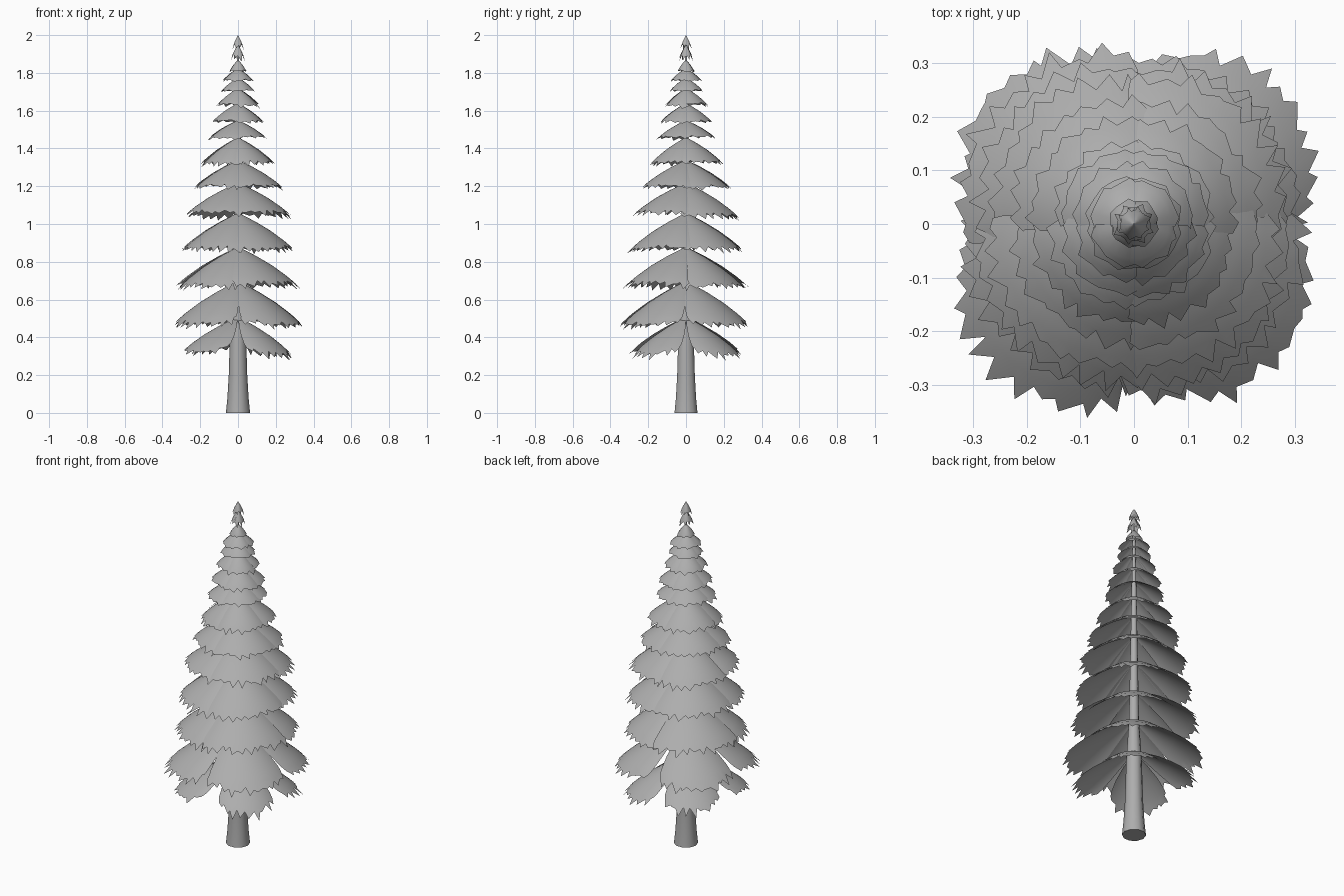
import bpy, bmesh, math, random

random.seed(11)
cube = bpy.data.objects.get("Cube")
if cube:
    bpy.data.objects.remove(cube, do_unlink=True)

GREY = (0.42, 0.42, 0.42, 1)
mat = bpy.data.materials.new("plain grey")
mat.use_nodes = True
mat.diffuse_color = GREY
mat.node_tree.nodes["Principled BSDF"].inputs["Base Color"].default_value = GREY


def finish(bm, name):
    """Turn a bmesh into a smooth-shaded object."""
    mesh = bpy.data.meshes.new(name)
    bm.to_mesh(mesh)
    bm.free()
    mesh.materials.append(mat)
    obj = bpy.data.objects.new(name, mesh)
    bpy.context.collection.objects.link(obj)
    bpy.ops.object.select_all(action='DESELECT')
    obj.select_set(True)
    bpy.context.view_layer.objects.active = obj
    bpy.ops.object.shade_smooth_by_angle(angle=math.radians(40))
    return obj


def add_bough(bm, angle, half_span, radius, top, rim, teeth, lobe, taper, notch):
    """Drooping fan of needles, arched across, with a ragged outer edge."""
    cols = teeth * 2
    rows = (0.03, 0.3, 0.55, 0.78, 0.9, 1.0)
    reach = radius * random.uniform(0.96, 1.02)
    drop = (top - rim) * random.uniform(0.92, 1.06)
    sag = 0.12 * drop
    grid = []
    for r, t in enumerate(rows):
        line = []
        for c in range(cols + 1):
            u = 2 * c / cols - 1
            a = angle + u * half_span * (1 - taper * t * t)
            s = t * (1 - lobe * u * u * t)
            if r == len(rows) - 1:
                if c % 2 == 0:
                    s *= notch + random.uniform(-0.03, 0.03)
                else:
                    s *= random.uniform(0.93, 1.02)
                a += random.uniform(-0.8, 0.8) * half_span / cols
            elif r == len(rows) - 2:
                s *= notch / 0.95
            z = top - drop * (0.72 * s + 0.28 * s ** 3) - sag * u * u * s
            line.append(bm.verts.new((reach * s * math.cos(a), reach * s * math.sin(a), z)))
        grid.append(line)
    for lower, upper in zip(grid, grid[1:]):
        for c in range(cols):
            bm.faces.new((lower[c], upper[c], upper[c + 1], lower[c + 1]))


# Trunk: flared foot tapering into the crown
bm = bmesh.new()
sides = 10
profile = [(0.064, 0), (0.056, 0.08), (0.049, 0.2), (0.041, 0.47),
           (0.027, 0.7), (0.02, 1.1), (0.013, 1.5), (0.005, 1.95)]
rings = []
for radius, z in profile:
    rings.append([bm.verts.new((radius * math.cos(math.tau * i / sides),
                                radius * math.sin(math.tau * i / sides), z))
                  for i in range(sides)])
for a, b in zip(rings, rings[1:]):
    for i in range(sides):
        j = (i + 1) % sides
        bm.faces.new((a[i], a[j], b[j], b[i]))
bm.faces.new(rings[0][::-1])
bm.faces.new(rings[-1])
finish(bm, "trunk")

# Crown tiers: radius, top height, rim height, teeth per bough
tiers = [
    (0.345, 0.51, 0.29, 9), (0.39, 0.70, 0.45, 11), (0.35, 0.88, 0.65, 12),
    (0.325, 1.06, 0.86, 11), (0.302, 1.22, 1.03, 10), (0.25, 1.34, 1.18, 9),
    (0.21, 1.46, 1.305, 8), (0.168, 1.55, 1.45, 6), (0.15, 1.64, 1.535, 5),
    (0.12, 1.72, 1.62, 4), (0.096, 1.775, 1.70, 3), (0.088, 1.825, 1.757, 3),
    (0.05, 1.87, 1.805, 2),
]
for n, (radius, top, rim, teeth) in enumerate(tiers):
    bm = bmesh.new()
    # The two lowest tiers are split into separate diagonal boughs
    span, lobe, taper = ((43, 0.19, 0.2), (46, 0.15, 0.12))[n] if n < 2 else (50, 0.06, 0.02)
    for k in range(4):
        angle = math.radians(45 + 90 * k + random.uniform(-3, 3))
        add_bough(bm, angle, math.radians(span), radius, top, rim, teeth, lobe, taper, 0.91)
    finish(bm, f"branch_tier_{n + 1}")

# Leading shoot: two small star-shaped tufts
for n, (radius, top, rim) in enumerate([(0.042, 1.95, 1.865), (0.034, 2.0, 1.925)]):
    bm = bmesh.new()
    for k in range(4):
        add_bough(bm, math.radians(45 + 90 * k), math.radians(46), radius, top, rim, 2, 0.05, 0, 0.72)
    finish(bm, f"top_tuft_{n + 1}")
